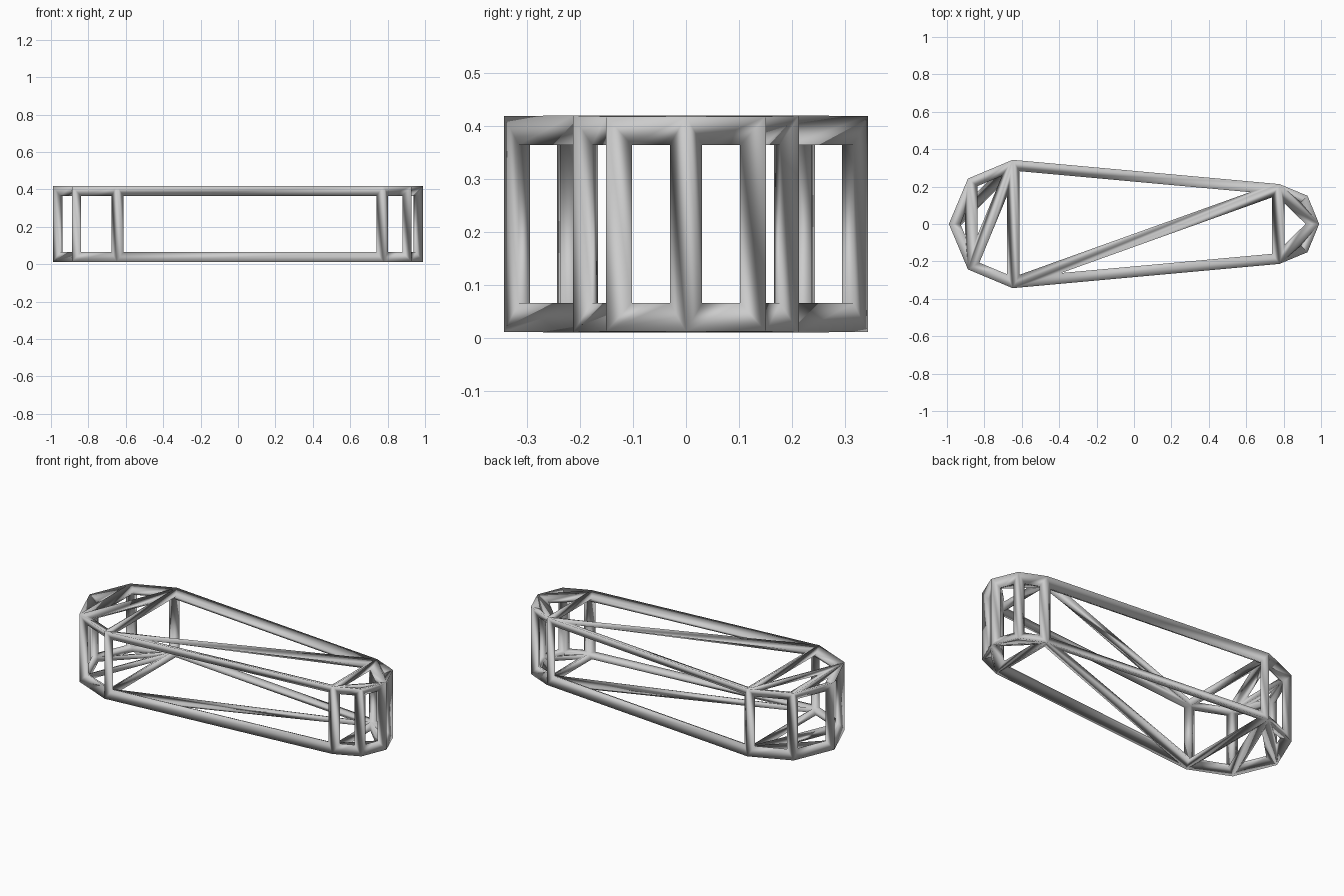
import bpy, bmesh
from mathutils import Vector

if "Cube" in bpy.data.objects:
    bpy.data.objects.remove(bpy.data.objects["Cube"])

T = 0.066          # strut thickness
H = 0.43           # overall height

# Outer outline: blunt wide end on the left, narrow end on the right
half = [(-1, 0), (-0.895, 0.25), (-0.65, 0.352), (0.78, 0.222), (0.935, 0.158), (1, 0)]
outline = half + [(x, -y) for x, y in half[-2:0:-1]]      # clockwise, 10 points
n = len(outline)


def inset(points, d):
    """Move every side of a clockwise outline inward by d."""
    out = []
    for i in range(n):
        p, a, b = (Vector(points[j % n]) for j in (i, i - 1, i + 1))
        e1, e2 = (p - a).normalized(), (b - p).normalized()
        n1, n2 = Vector((e1.y, -e1.x)), Vector((e2.y, -e2.x))
        m = n1 + n2
        out.append(p + m * (d / m.dot(n1)))
    return out


# Triangulated caps and square side panels of the cage
core = [(2, 3, 8), (3, 7, 8), (2, 8, 9), (3, 5, 7), (3, 4, 5), (5, 6, 7)]
top_cap = core + [(1, 2, 9), (0, 1, 9)]
bottom_cap = core + [(0, 2, 9), (0, 1, 2)]

bm = bmesh.new()
ring = inset(outline, T / 2)
low = [bm.verts.new((p.x, p.y, T / 2)) for p in ring]
high = [bm.verts.new((p.x, p.y, H - T / 2)) for p in ring]
for i in range(n):
    j = (i + 1) % n
    bm.faces.new((low[i], low[j], high[j], high[i]))
for t in top_cap:
    bm.faces.new([high[i] for i in t])
for t in bottom_cap:
    bm.faces.new([low[i] for i in t])
bmesh.ops.recalc_face_normals(bm, faces=bm.faces[:])
mesh = bpy.data.meshes.new("strut_cage")
bm.to_mesh(mesh)
bm.free()
cage = bpy.data.objects.new("strut_cage", mesh)
bpy.context.collection.objects.link(cage)
for f in mesh.polygons:
    f.use_smooth = True

# Turn every edge into a strut
wire = cage.modifiers.new("struts", 'WIREFRAME')
wire.thickness = T
wire.offset = 0
wire.use_even_offset = True
wire.use_replace = True
